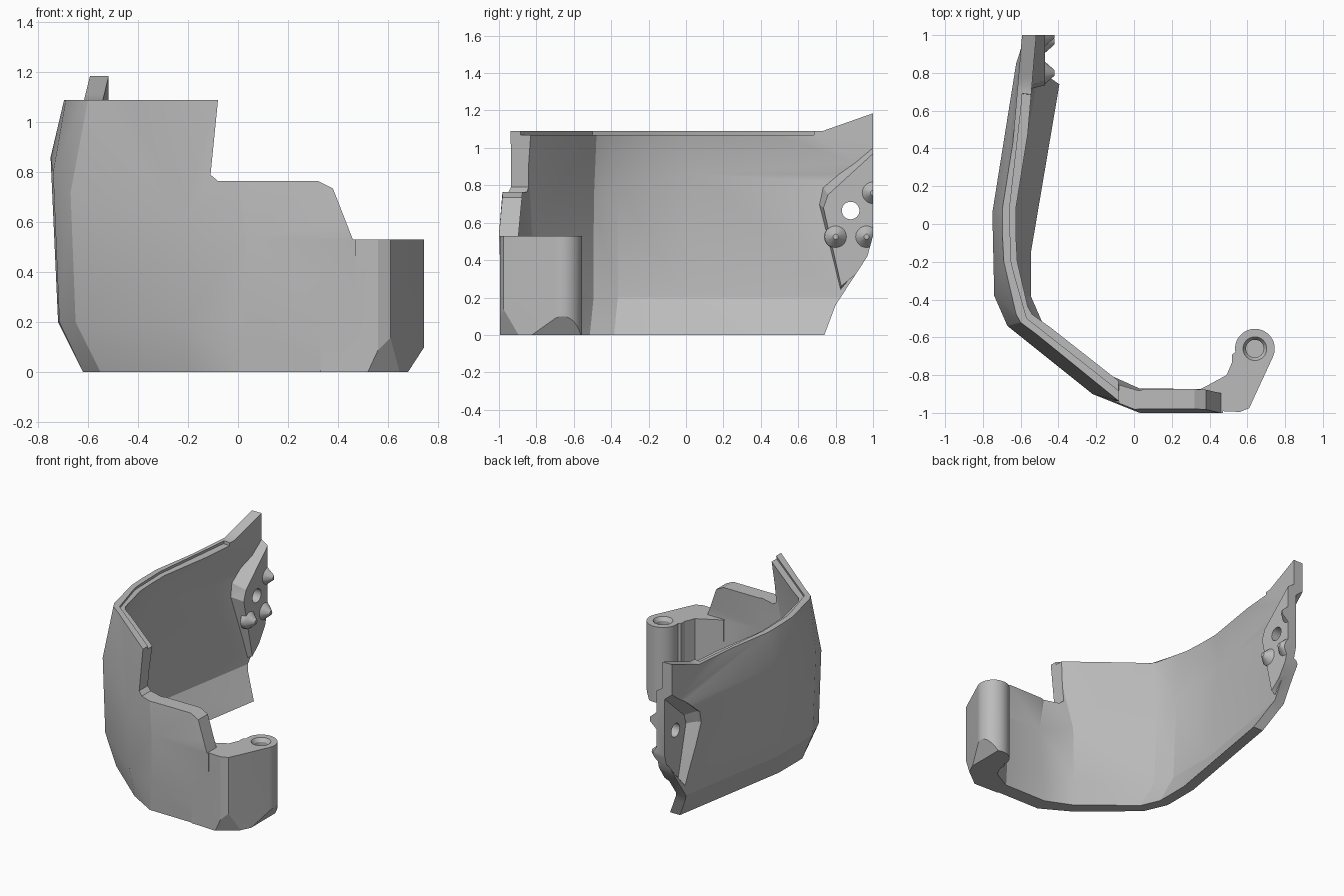
import bpy, bmesh, math
from mathutils import Vector

if "Cube" in bpy.data.objects:
    bpy.data.objects.remove(bpy.data.objects["Cube"])

mat = bpy.data.materials.new("mid_grey")
mat.diffuse_color = (0.5, 0.5, 0.5, 1)
mat.use_nodes = True
mat.node_tree.nodes["Principled BSDF"].inputs["Base Color"].default_value = mat.diffuse_color


def ring(axis, h, pts):
    """Place a 2D outline at height h along an axis."""
    f = {'x': lambda u, v: (h, u, v), 'y': lambda u, v: (u, h, v), 'z': lambda u, v: (u, v, h)}[axis]
    return [f(u, v) for u, v in pts]


def circle(u, v, r, n=32, a0=0, a1=360, closed=True):
    m = n if closed else n - 1
    return [(u + r * math.cos(math.radians(a0 + (a1 - a0) * i / m)),
             v + r * math.sin(math.radians(a0 + (a1 - a0) * i / m))) for i in range(n)]


def loft(name, rings, planes=()):
    """Closed solid through equal-length rings, optionally trimmed by planes."""
    bm = bmesh.new()
    vs = [[bm.verts.new(p) for p in r] for r in rings]
    n = len(vs[0])
    for a, b in zip(vs, vs[1:]):
        for i in range(n):
            bm.faces.new((a[i], a[(i + 1) % n], b[(i + 1) % n], b[i]))
    bm.faces.new(vs[0])
    bm.faces.new(vs[-1])
    bmesh.ops.recalc_face_normals(bm, faces=bm.faces)
    for co, no in planes:
        bmesh.ops.bisect_plane(bm, geom=bm.verts[:] + bm.edges[:] + bm.faces[:], dist=1e-5,
                               plane_co=co, plane_no=no, clear_outer=True)
        bmesh.ops.holes_fill(bm, edges=bm.edges[:], sides=0)
        bmesh.ops.recalc_face_normals(bm, faces=bm.faces)
    bmesh.ops.triangulate(bm, faces=[f for f in bm.faces if len(f.verts) == 4])
    me = bpy.data.meshes.new(name)
    bm.to_mesh(me)
    bm.free()
    me.materials.append(mat)
    ob = bpy.data.objects.new(name, me)
    bpy.context.collection.objects.link(ob)
    return ob


def boolean(ob, other, op):
    m = ob.modifiers.new("cut", 'BOOLEAN')
    m.object, m.operation, m.solver = other, op, 'EXACT'
    bpy.context.view_layer.objects.active = ob
    bpy.ops.object.modifier_apply(modifier=m.name)
    bpy.data.objects.remove(other)


# Wall: outer path at four levels, running from the back end round to the front
LEVELS = [
    [(-.41, 1.1), (-.62, -.14), (-.62, -.40), (-.55, -.56), (-.20, -.86), (0, -.975), (.47, -.98)],
    [(-.53, 1.1), (-.72, 0), (-.715, -.38), (-.65, -.54), (-.22, -.89), (.02, -.987), (.47, -.987)],
    [(-.584, 1.1), (-.75, .06), (-.74, -.38), (-.67, -.54), (-.22, -.90), (.03, -1), (.47, -1)],
    [(-.584, 1.1), (-.67, .10), (-.67, -.13), (-.58, -.515), (-.05, -.945), (.06, -.939), (.47, -.939)],
]
HEIGHTS = [[0] * 7, [.2] * 7, [.86, .86, .8, .72, .6, .54, .54], [1.2] * 7]
THICK = [.075, .075, .075, .075, .085, .105, .105]


def offset(path, k):
    out = []
    for i, p in enumerate(path):
        p = Vector(p)
        ns = []
        for j in (i - 1, i):
            if 0 <= j < len(path) - 1:
                d = (Vector(path[j + 1]) - Vector(path[j])).normalized()
                ns.append(Vector((-d.y, d.x)))
        n = sum(ns, Vector((0, 0))).normalized()
        out.append(p + n * THICK[i] * k / n.dot(ns[0]))
    return out


def wall_ring(path, zs, a=0, b=1):
    o = [(*p, z) for p, z in zip(offset(path, a), zs)]
    i = [(*p, z) for p, z in zip(offset(path, b), zs)]
    return o + i[::-1]


shell = loft("curved_guard", [wall_ring(p, z) for p, z in zip(LEVELS, HEIGHTS)])

# Stepped lip along the inside of the top rim
low = [Vector(p).lerp(Vector(q), (1.07 - z) / (1.2 - z))
       for p, q, z in zip(LEVELS[2], LEVELS[3], HEIGHTS[2])]
top = [Vector(p) for p in LEVELS[3]]
for path in (low, top):
    path[0] = path[0].lerp(path[1], .4)
boolean(shell, loft("lip_cutter", [wall_ring(low, [1.07] * 7, .5, 1.8),
                                   wall_ring(top, [1.2] * 7, .5, 1.8)]), 'DIFFERENCE')

# Pressed mounting pad at the back end, with recess behind it
base = [(.82, .21), (.71, .70), (.73, .79), (1.05, 1.08), (1.05, .5), (.95, .36)]
face = [(.83, .26), (.735, .68), (.76, .75), (1.05, 1.015), (1.05, .5), (.95, .36)]
boolean(shell, loft("pad", [ring('x', -.57, base), ring('x', -.47, face)]), 'UNION')
back = [(.85, .32), (.765, .67), (.785, .735), (1.06, .98), (1.06, .54), (.95, .43)]
wide = [(.83, .24), (.73, .69), (.75, .77), (1.06, 1.04), (1.06, .52), (.95, .37)]
boolean(shell, loft("recess", [ring('x', -.75, wide), ring('x', -.61, wide), ring('x', -.535, back)]),
        'DIFFERENCE')
# Small locating cones round the hole
for y, z in ((1.0, .76), (.965, .525), (.80, .525)):
    cone = loft("cone", [ring('x', -.50, circle(y, z, .062, 20)), ring('x', -.47, circle(y, z, .058, 20)),
                         ring('x', -.42, circle(y, z, .014, 20))])
    boolean(shell, cone, 'UNION')
boolean(shell, loft("pad_hole", [ring('x', x, circle(.88, .665, .047)) for x in (-.9, -.2)]), 'DIFFERENCE')

# Trim to the side outline, then to the stepped front outline
side = [(-1.2, -.1), (.705, -.1), (.74, 0), (.80, .16), (.97, .42), (1, .53), (1, 1.185), (.73, 1.09), (-1.2, 1.09)]
boolean(shell, loft("side_trim", [ring('x', x, side) for x in (-1, 1)]), 'INTERSECT')
front = [(-1, -.2), (.6, -.2), (.6, .53), (.46, .53), (.38, .735), (.32, .765), (-.08, .765),
         (-.11, .79), (-.08, 1.09), (-.07, 1.3), (-1, 1.3)]
boolean(shell, loft("front_trim", [ring('y', y, front) for y in (-1.2, 1.2)]), 'INTERSECT')

# Hinge arm with round boss, bottom corners chamfered
outline = ([(.33, -.985), (.56, -.995), (.61, -.975)]
           + circle(.64, -.66, .105, 28, -25, 190, False)
           + [(.52, -.69), (.52, -.73), (.49, -.80), (.37, -.865), (.33, -.885)])
a, b, c = Vector((.53, -.985, 0)), Vector((.61, -.98, .15)), Vector((.68, -.87, 0))
n = (b - a).cross(c - a)
if n.z > 0:
    n = -n
arm = loft("hinge_arm", [ring('z', 0, outline), ring('z', .53, outline)],
           [((.68, 0, 0), Vector((.1, 0, -.065)).normalized()), (a, n.normalized())])
boolean(shell, arm, 'UNION')
hole = [(.22, .047), (.505, .047), (.535, .066)]
boolean(shell, loft("boss_hole", [ring('z', z, circle(.64, -.66, r)) for z, r in hole]), 'DIFFERENCE')

# Smooth shading with sharp edges kept
bpy.ops.object.select_all(action='DESELECT')
shell.select_set(True)
bpy.context.view_layer.objects.active = shell
bpy.ops.object.shade_smooth_by_angle(angle=math.radians(20))
